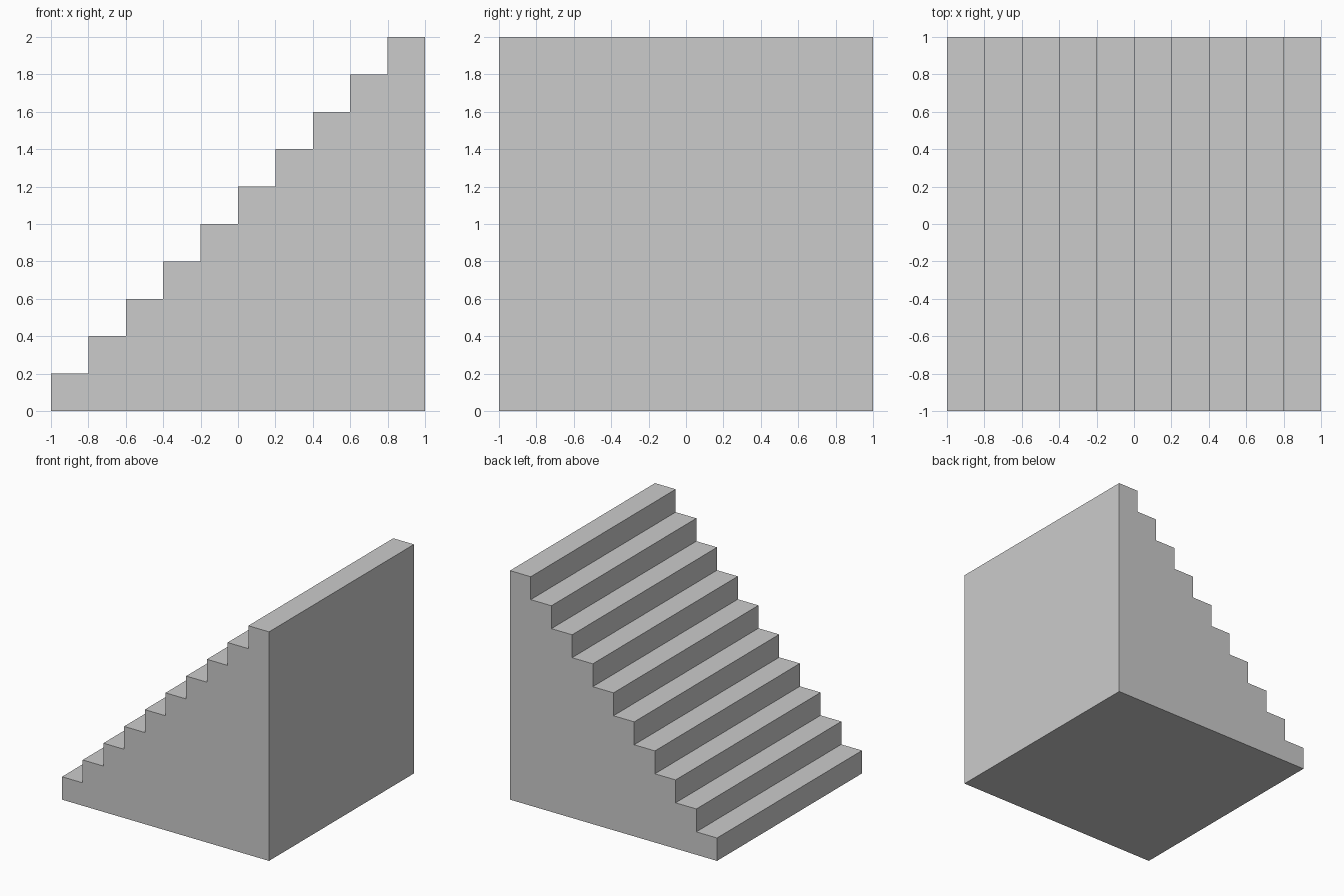
import bpy
import bmesh

if "Cube" in bpy.data.objects:
    bpy.data.objects.remove(bpy.data.objects["Cube"])

STEPS = 10
SIZE = 2.0
HALF = SIZE / 2
STEP = SIZE / STEPS

# Stepped side profile in x, z: riser then tread for each step
profile = [(-HALF, 0.0)]
for i in range(STEPS):
    x, z = -HALF + i * STEP, (i + 1) * STEP
    profile += [(x, z), (x + STEP, z)]
profile.append((HALF, 0.0))

# Solid staircase: profile extruded across the full depth
bm = bmesh.new()
side = bm.faces.new([bm.verts.new((x, -HALF, z)) for x, z in profile])
result = bmesh.ops.extrude_face_region(bm, geom=[side], use_keep_orig=True)
moved = [g for g in result["geom"] if isinstance(g, bmesh.types.BMVert)]
bmesh.ops.translate(bm, verts=moved, vec=(0, SIZE, 0))
bmesh.ops.recalc_face_normals(bm, faces=bm.faces)

mesh = bpy.data.meshes.new("staircase")
bm.to_mesh(mesh)
bm.free()
staircase = bpy.data.objects.new("staircase", mesh)
bpy.context.collection.objects.link(staircase)
